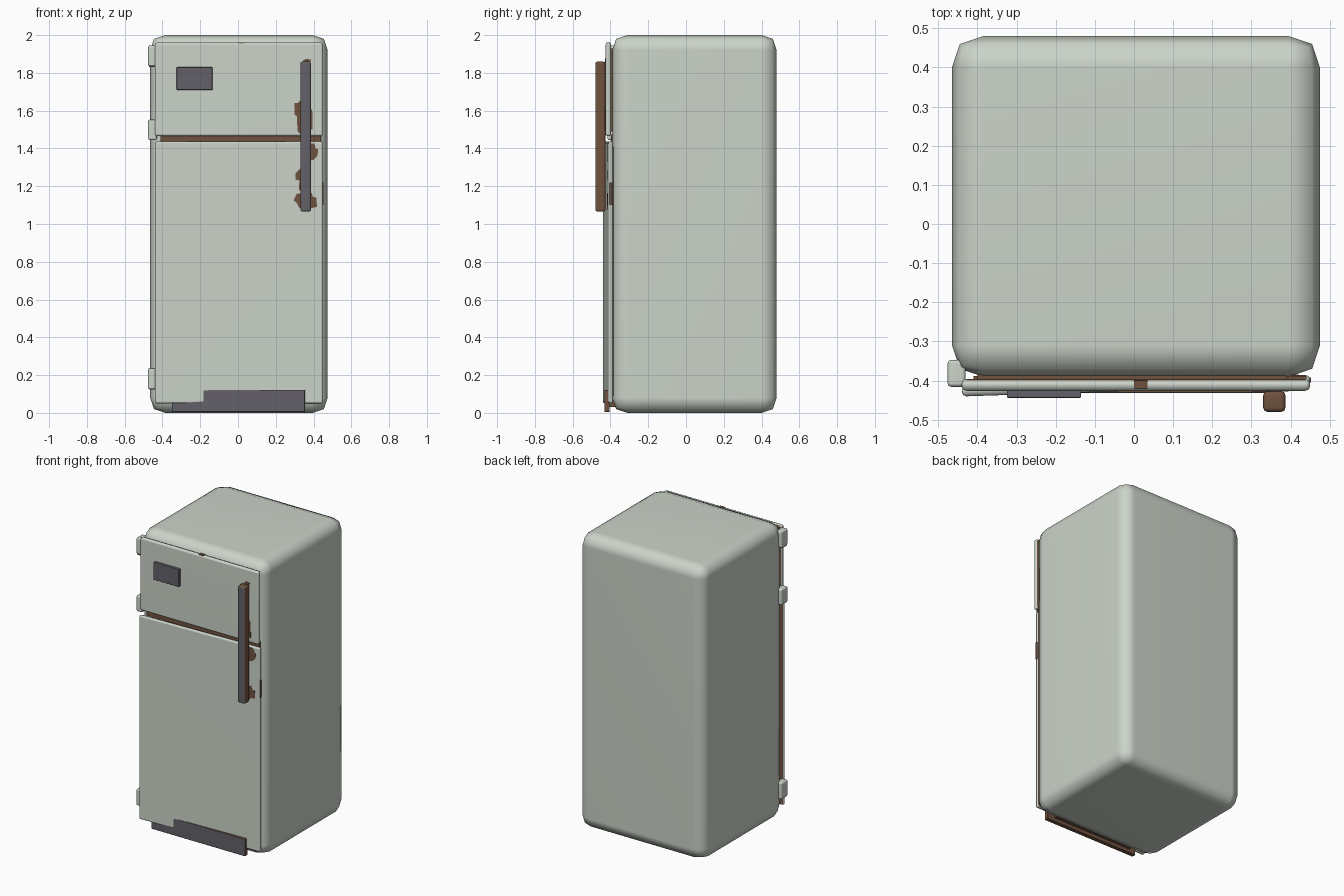
import bpy, bmesh, math
from mathutils import Vector, Matrix

if "Cube" in bpy.data.objects:
    bpy.data.objects.remove(bpy.data.objects["Cube"])


def material(name, rgb):
    m = bpy.data.materials.new(name)
    m.diffuse_color = (*rgb, 1)
    m.use_nodes = True
    m.node_tree.nodes["Principled BSDF"].inputs["Base Color"].default_value = m.diffuse_color
    return m


ENAMEL = material("pale_green_enamel", (0.60, 0.655, 0.585))
GREY = material("dark_grey_metal", (0.125, 0.12, 0.14))
RUST = material("brown_rust", (0.16, 0.085, 0.05))


def finish(bm, name, mats, angle=None, tilt=0.0, centre=(0, 0, 0)):
    bmesh.ops.rotate(bm, verts=bm.verts, cent=(0, 0, 0), matrix=Matrix.Rotation(tilt, 3, 'Z'))
    bmesh.ops.translate(bm, verts=bm.verts, vec=centre)
    me = bpy.data.meshes.new(name)
    bm.to_mesh(me)
    bm.free()
    for m in mats:
        me.materials.append(m)
    ob = bpy.data.objects.new(name, me)
    bpy.context.collection.objects.link(ob)
    if angle:
        bpy.ops.object.select_all(action='DESELECT')
        ob.select_set(True)
        bpy.context.view_layer.objects.active = ob
        bpy.ops.object.shade_smooth_by_angle(angle=math.radians(angle))
        w = ob.modifiers.new("weighted", 'WEIGHTED_NORMAL')
        w.keep_sharp = True
    return ob


def box(name, lo, hi, mats, bevel=0.0, rule=None, tilt=0.0, profile=0.5):
    """Rounded box between two corners; rule(normal) picks the second material."""
    lo, hi = Vector(lo), Vector(hi)
    bm = bmesh.new()
    bmesh.ops.create_cube(bm, size=1)
    bmesh.ops.scale(bm, verts=bm.verts, vec=hi - lo)
    if bevel:
        bmesh.ops.bevel(bm, geom=bm.edges[:], offset=bevel, segments=2,
                        profile=profile, affect='EDGES', clamp_overlap=True)
    bm.normal_update()
    if rule:
        for f in bm.faces:
            f.material_index = 1 if rule(f.normal) else 0
    return finish(bm, name, mats, 65 if bevel else None, tilt, (lo + hi) / 2)


TILT = math.radians(1.9)


def main_door_y(x):
    return -0.4258 + math.tan(TILT) * (x - 0.005)


def patch(name, pts, front):
    """Thin irregular stain lying on a door front; front(x) gives the door surface."""
    bm = bmesh.new()
    ring = [bm.verts.new((x, front(x) - 0.0015, z)) for x, z in pts]
    face = bm.faces.new(ring)
    ext = bmesh.ops.extrude_face_region(bm, geom=[face])
    moved = [g for g in ext["geom"] if isinstance(g, bmesh.types.BMVert)]
    bmesh.ops.translate(bm, verts=moved, vec=(0, 0.004, 0))
    bmesh.ops.recalc_face_normals(bm, faces=bm.faces[:])
    finish(bm, name, [RUST])


# Cabinet
box("cabinet", (-0.465, -0.39, 0), (0.475, 0.48, 2.0), [ENAMEL], 0.08, profile=0.56)

# Doors, with rusty backs; the lower door hangs slightly askew
back = lambda n: n.y > 0.9
box("freezer_door", (-0.44, -0.426, 1.465), (0.45, -0.396, 1.96), [ENAMEL, RUST], 0.012, back)
box("main_door", (-0.44, -0.4258, 0.05), (0.45, -0.4, 1.437), [ENAMEL, RUST], 0.011, back, TILT)

# Rusty seams between doors and cabinet
box("freezer_seal", (-0.40, -0.399, 1.49), (0.39, -0.385, 1.93), [RUST])
box("main_door_seal", (-0.40, -0.394, 0.09), (0.42, -0.385, 1.41), [RUST])
box("door_gap_rust", (-0.41, -0.396, 1.425), (0.44, -0.388, 1.475), [RUST])

# Handle and kick plate: grey fronts, rusty elsewhere
front_only = lambda n: n.y > -0.5
box("handle", (0.33, -0.48, 1.065), (0.387, -0.427, 1.86), [GREY, RUST], 0.011, front_only)
box("kick_plate", (-0.35, -0.432, 0.005), (0.355, -0.404, 0.122), [GREY, RUST], 0.004, front_only)
box("kick_plate_mount", (-0.30, -0.406, 0.03), (0.30, -0.34, 0.1), [RUST])

# Badge plate
box("badge_plate", (-0.325, -0.444, 1.71), (-0.135, -0.424, 1.83), [GREY], 0.003)

# Hinges on the left side
for part, z0, z1 in (("top", 1.835, 1.945), ("middle", 1.445, 1.552), ("bottom", 0.125, 0.237)):
    box(part + "_hinge", (-0.476, -0.416, z0), (-0.43, -0.347, z1), [ENAMEL], 0.009)
box("hinge_rust", (-0.472, -0.413, 1.831), (-0.436, -0.36, 1.838), [RUST])

# Rust stains around the handle
freezer_y = lambda x: -0.426
patch("stain_upper", [(0.335, 1.66), (0.315, 1.64), (0.30, 1.64), (0.30, 1.58), (0.312, 1.57),
                      (0.315, 1.49), (0.335, 1.472), (0.36, 1.475), (0.36, 1.65)], freezer_y)
patch("stain_top", [(0.34, 1.84), (0.38, 1.84), (0.387, 1.87), (0.36, 1.875), (0.345, 1.865)], freezer_y)
patch("stain_side", [(0.37, 1.50), (0.395, 1.50), (0.393, 1.60), (0.37, 1.64)], freezer_y)
door_y = lambda x: main_door_y(x) + 0.0002 + 0.0128 * (1 - 1)
door_front = lambda x: -0.4259 + math.tan(TILT) * (x - 0.005)
patch("stain_middle", [(0.36, 1.43), (0.405, 1.425), (0.41, 1.40), (0.425, 1.395), (0.42, 1.36),
                       (0.40, 1.34), (0.36, 1.33)], door_front)
patch("stain_left", [(0.35, 1.31), (0.325, 1.29), (0.305, 1.27), (0.305, 1.235), (0.325, 1.23),
                     (0.322, 1.18), (0.35, 1.17)], door_front)
patch("stain_lower", [(0.31, 1.16), (0.39, 1.165), (0.395, 1.145), (0.415, 1.14), (0.418, 1.09),
                      (0.39, 1.085), (0.375, 1.075), (0.325, 1.085), (0.312, 1.11), (0.295, 1.125)], door_front)

# Small chips on the door edges
box("edge_chip", (0.446, -0.405, 1.10), (0.4515, -0.392, 1.22), [RUST])
box("top_chip", (0.0, -0.42, 1.955), (0.035, -0.40, 1.962), [RUST])
